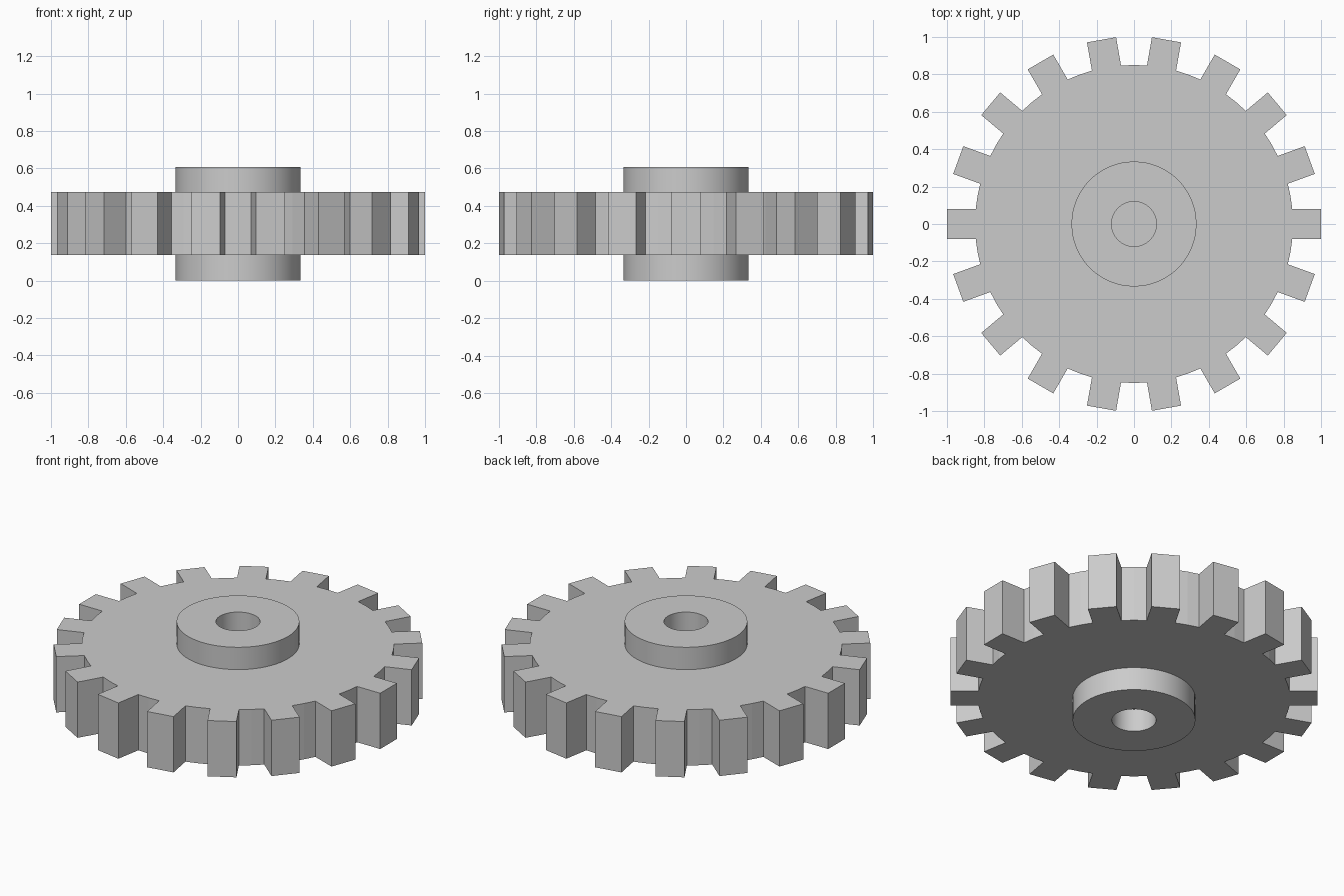
import bpy
import bmesh
from math import asin, cos, sin, pi, tau

cube = bpy.data.objects.get("Cube")
if cube:
    bpy.data.objects.remove(cube, do_unlink=True)

# Dimensions
TEETH = 18
TIP, ROOT, HALF_TOOTH = 1.0, 0.85, 0.079
HUB_R, BORE_R = 0.334, 0.12
DISC_Z0, DISC_Z1, HEIGHT = 0.138, 0.473, 0.607
SEGMENTS = 64

grey = bpy.data.materials.new("plain grey")
grey.use_nodes = True
color = (0.6, 0.6, 0.6, 1.0)
grey.diffuse_color = color
grey.node_tree.nodes["Principled BSDF"].inputs["Base Color"].default_value = color


def add_object(name, bm):
    bmesh.ops.recalc_face_normals(bm, faces=bm.faces)
    mesh = bpy.data.meshes.new(name)
    bm.to_mesh(mesh)
    bm.free()
    mesh.materials.append(grey)
    obj = bpy.data.objects.new(name, mesh)
    bpy.context.collection.objects.link(obj)
    return obj


def gear_outline():
    """Straight-sided teeth joined by short arcs on the root circle."""
    points = []
    half_angle = asin(HALF_TOOTH / ROOT)
    foot = ROOT * cos(half_angle)
    pitch = tau / TEETH
    for i in range(TEETH):
        a = i * pitch
        for r, t in ((foot, -HALF_TOOTH), (TIP, -HALF_TOOTH),
                     (TIP, HALF_TOOTH), (foot, HALF_TOOTH)):
            points.append((r * cos(a) - t * sin(a), r * sin(a) + t * cos(a)))
        mid = a + pitch / 2
        points.append((ROOT * cos(mid), ROOT * sin(mid)))
    return points


# Toothed disc
bm = bmesh.new()
bottom = bm.faces.new([bm.verts.new((x, y, DISC_Z0)) for x, y in gear_outline()])
extruded = bmesh.ops.extrude_face_region(bm, geom=[bottom], use_keep_orig=True)
top_verts = [v for v in extruded["geom"] if isinstance(v, bmesh.types.BMVert)]
bmesh.ops.translate(bm, verts=top_verts, vec=(0, 0, DISC_Z1 - DISC_Z0))
add_object("toothed_disc", bm)


def hub_ring(name, z_disc, z_end):
    """Collar standing on the disc, with a bore that stops at the disc."""
    profile = [(HUB_R, z_disc), (HUB_R, z_end), (BORE_R, z_end), (BORE_R, z_disc)]
    bm = bmesh.new()
    rings = [[bm.verts.new((r * cos(tau * i / SEGMENTS), r * sin(tau * i / SEGMENTS), z))
              for i in range(SEGMENTS)] for r, z in profile]
    for low, high in zip(rings, rings[1:]):
        for i in range(SEGMENTS):
            j = (i + 1) % SEGMENTS
            bm.faces.new((low[i], low[j], high[j], high[i]))
    obj = add_object(name, bm)
    # Make sure the outer wall faces outward
    wall = obj.data.polygons[0]
    if wall.normal.dot(wall.center * 1.0) < 0 and wall.normal.xy.dot(wall.center.xy) < 0:
        obj.data.flip_normals()
    bpy.ops.object.select_all(action='DESELECT')
    obj.select_set(True)
    bpy.context.view_layer.objects.active = obj
    bpy.ops.object.shade_smooth_by_angle(angle=pi / 6)


# Hub collars on both sides
hub_ring("upper_hub", DISC_Z1, HEIGHT)
hub_ring("lower_hub", DISC_Z0, 0.0)
